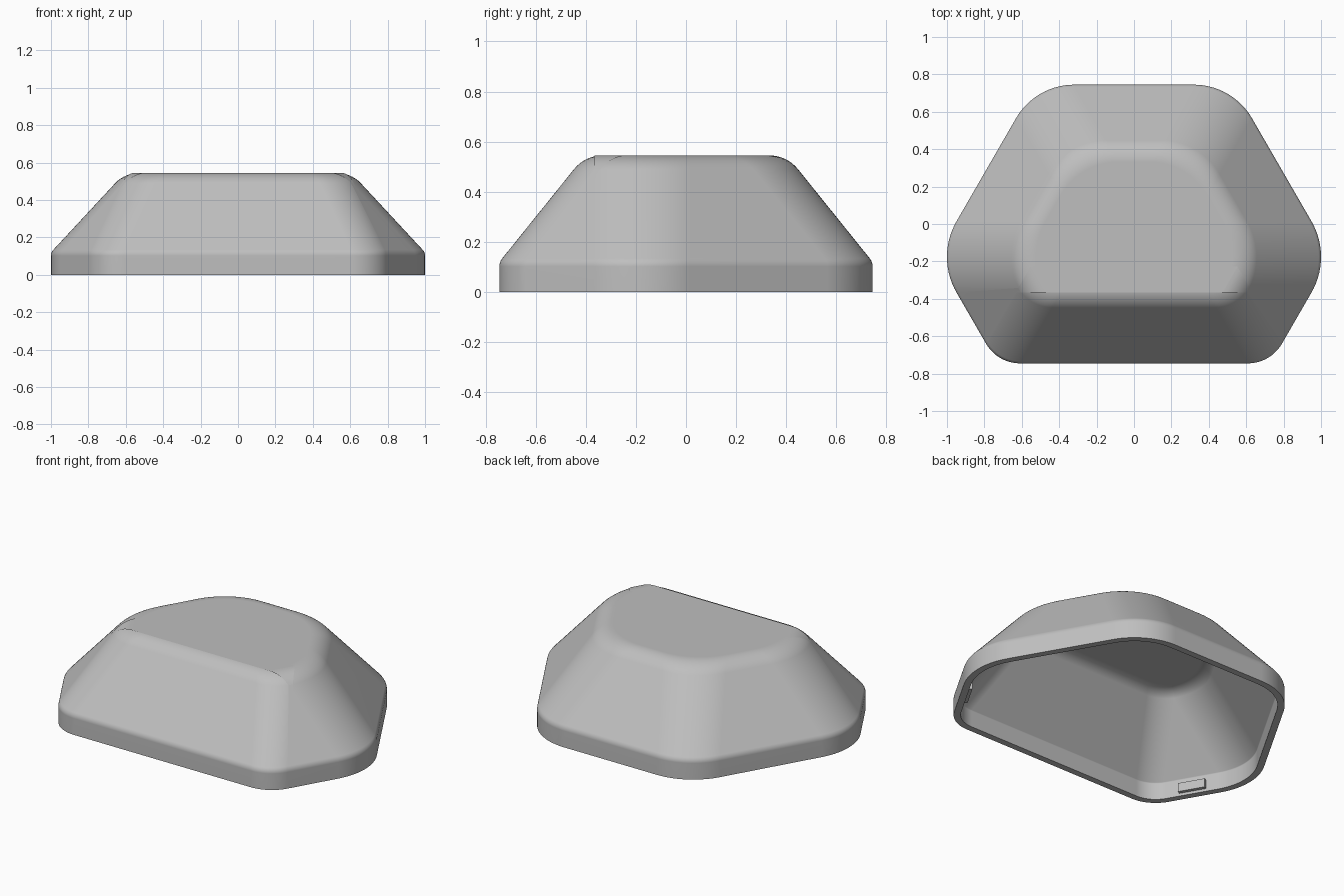
import bpy, bmesh, math
from mathutils import Vector

cube = bpy.data.objects.get("Cube")
if cube:
    bpy.data.objects.remove(cube, do_unlink=True)

grey = bpy.data.materials.new("plain grey")
grey.use_nodes = True
colour = (0.52, 0.52, 0.52, 1)
grey.diffuse_color = colour
grey.node_tree.nodes["Principled BSDF"].inputs["Base Color"].default_value = colour

# Side planes of the six-sided plan: (normal angle in degrees, distance)
SIDES = [(-90, 0.745), (-30, 1.005), (30, 0.829), (90, 0.745), (150, 0.829), (210, 1.005)]
# Corner radius between each side and the next
RADII = [0.21, 0.38, 0.36, 0.36, 0.38, 0.21]


def fillet(before, corner, after, radius, steps):
    """Points of an arc that rounds one corner of a 2D path."""
    a, b = (before - corner).normalized(), (after - corner).normalized()
    half = a.angle(b) / 2
    middle = corner + (a + b).normalized() * radius / math.sin(half)
    start = corner + a * radius / math.tan(half) - middle
    end = corner + b * radius / math.tan(half) - middle
    turn = start.angle(end)
    return [middle + (start * math.sin((1 - i / steps) * turn)
                      + end * math.sin(i / steps * turn)) / math.sin(turn)
            for i in range(steps + 1)]


def plan(inset, shrink):
    """Rounded hexagon outline at a given inset."""
    corners = []
    for i in range(6):
        (a, d), (b, e) = SIDES[i], SIDES[(i + 1) % 6]
        a, b, d, e = math.radians(a), math.radians(b), d - inset, e - inset
        s = math.sin(b - a)
        corners.append(Vector(((d * math.sin(b) - e * math.sin(a)) / s,
                               (e * math.cos(a) - d * math.cos(b)) / s)))
    points = []
    for i, corner in enumerate(corners):
        points += fillet(corners[i - 1], corner, corners[(i + 1) % 6], RADII[i] - shrink, 14)
    return points


def wall(points, low_radius, top_radius):
    """Wall section as (inset, height) points, with both bends rounded."""
    p = [Vector(q) for q in points]
    return [p[0]] + fillet(p[0], p[1], p[2], low_radius, 4) + fillet(p[1], p[2], p[3], top_radius, 8)


def finish(obj):
    obj.data.materials.append(grey)
    bpy.ops.object.select_all(action="DESELECT")
    obj.select_set(True)
    bpy.context.view_layer.objects.active = obj
    bpy.ops.object.shade_smooth_by_angle(angle=math.radians(30))


def make_object(name, bm):
    bmesh.ops.recalc_face_normals(bm, faces=bm.faces)
    mesh = bpy.data.meshes.new(name)
    bm.to_mesh(mesh)
    bm.free()
    obj = bpy.data.objects.new(name, mesh)
    bpy.context.collection.objects.link(obj)
    finish(obj)
    return obj


# Hollow cover: outer skin from the top down, rim, then inner skin upwards
outer = wall([(0, 0), (0, 0.12), (0.342, 0.545), (0.6, 0.545)], 0.05, 0.146)
inner = wall([(0.04, 0), (0.04, 0.106), (0.361, 0.505), (0.6, 0.505)], 0.01, 0.1)
section = [(p, 0) for p in reversed(outer)] + [(p, 0.04) for p in inner]

bm = bmesh.new()
rings = [[bm.verts.new((v.x, v.y, p.y)) for v in plan(p.x, shrink)] for p, shrink in section]
count = len(rings[0])
for upper, lower in zip(rings, rings[1:]):
    for i in range(count):
        j = (i + 1) % count
        bm.faces.new((upper[i], upper[j], lower[j], lower[i]))
bm.faces.new(rings[0])
bm.faces.new(rings[-1])
cover = make_object("cover_shell", bm)
weighted = cover.modifiers.new("even shading", "WEIGHTED_NORMAL")
weighted.keep_sharp = True

# Small catches inside the rim, on the two short front corners' sides
for side, name in ((1, "left_catch"), (-1, "right_catch")):
    bm = bmesh.new()
    bmesh.ops.create_cube(bm, size=1)
    bmesh.ops.scale(bm, vec=(0.04, 0.16, 0.055), verts=bm.verts)
    catch = make_object(name, bm)
    catch.location = (side * 0.835, -0.48, 0.045)
    catch.rotation_euler.z = math.radians(-30 * side)
